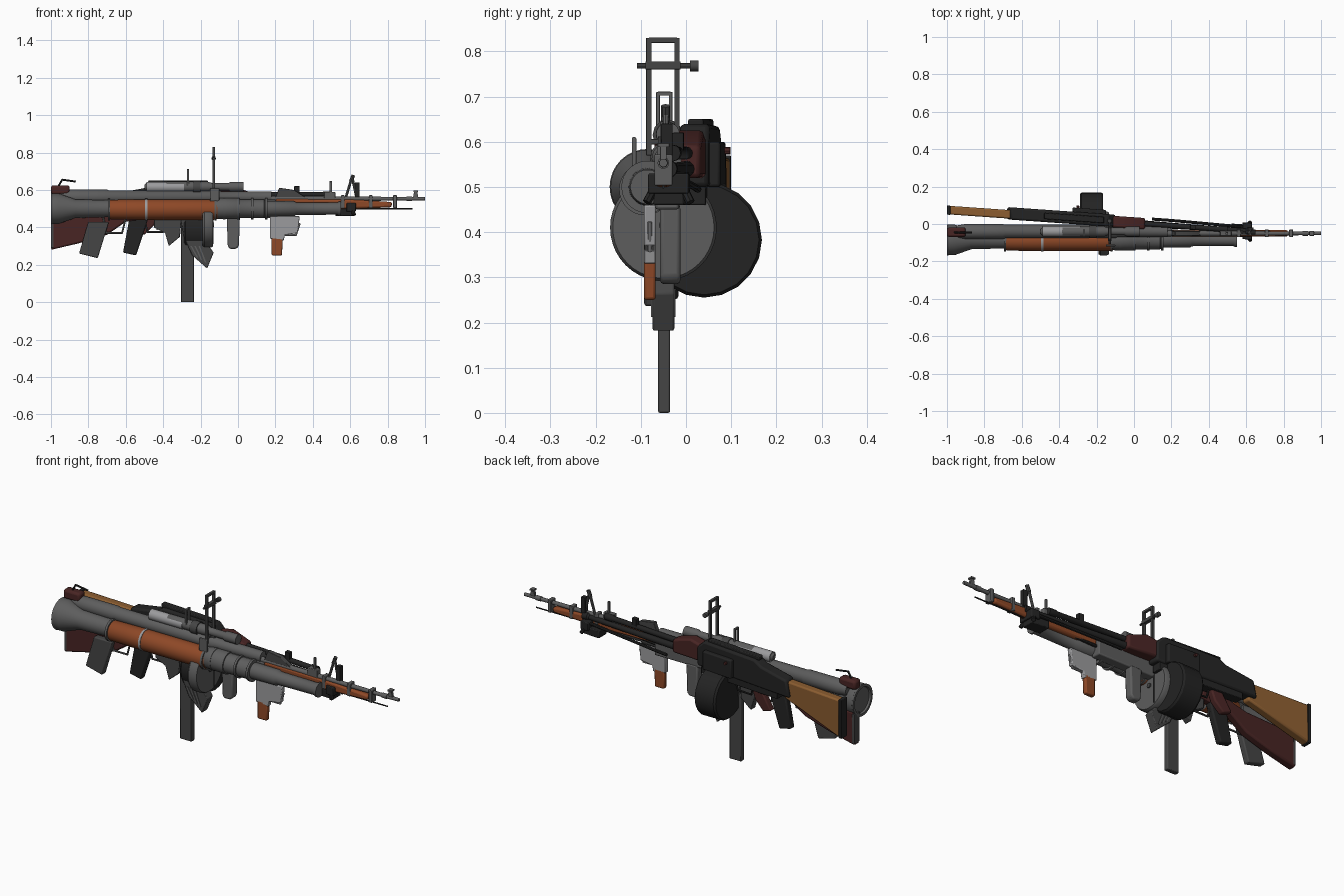
import bpy, bmesh, math
from mathutils import Vector

if "Cube" in bpy.data.objects:
    bpy.data.objects.remove(bpy.data.objects["Cube"])

def material(name, r, g, b):
    m = bpy.data.materials.new(name)
    m.diffuse_color = (r, g, b, 1)
    m.use_nodes = True
    m.node_tree.nodes["Principled BSDF"].inputs["Base Color"].default_value = m.diffuse_color
    return m

GREY = material("gunmetal grey", .11, .11, .11)
DARK = material("dark grey", .06, .06, .06)
BLACK = material("black", .017, .017, .017)
LIGHT = material("light grey", .33, .33, .34)
WOOD = material("orange wood", .27, .065, .02)
RED = material("dark red wood", .065, .018, .017)
OCHRE = material("ochre wood", .26, .11, .03)

def finish(name, bm, mat, bevel=0, yaw=False):
    bmesh.ops.recalc_face_normals(bm, faces=bm.faces)
    if yaw:  # one weapon of the bundle lies slightly crosswise
        for v in bm.verts:
            v.co.y += .005 - .07 * v.co.x
    me = bpy.data.meshes.new(name)
    bm.to_mesh(me)
    bm.free()
    me.materials.append(mat)
    ob = bpy.data.objects.new(name, me)
    bpy.context.collection.objects.link(ob)
    if bevel:
        m = ob.modifiers.new("bevel", 'BEVEL')
        m.width = bevel
        m.segments = 2
        m.limit_method = 'ANGLE'
    return ob

def prism(name, pts, y, w, mat, bevel=.004, yaw=False):
    """xz outline extruded to width w around y"""
    bm = bmesh.new()
    a = [bm.verts.new((p[0], y - w / 2, p[1])) for p in pts]
    b = [bm.verts.new((p[0], y + w / 2, p[1])) for p in pts]
    bm.faces.new(a)
    bm.faces.new(b)
    for i in range(len(pts)):
        j = (i + 1) % len(pts)
        bm.faces.new((a[i], a[j], b[j], b[i]))
    return finish(name, bm, mat, bevel, yaw)

def box(name, x0, x1, y0, y1, z0, z1, mat, bevel=.003, yaw=False):
    return prism(name, [(x0, z0), (x1, z0), (x1, z1), (x0, z1)], (y0 + y1) / 2, y1 - y0, mat, bevel, yaw)

def lathe(name, prof, y, z, mat, n=24, yaw=False):
    """(x, radius) profile turned around an axis along x"""
    bm = bmesh.new()
    rings = [[bm.verts.new((x, y + r * math.cos(2 * math.pi * i / n), z + r * math.sin(2 * math.pi * i / n)))
              for i in range(n)] for x, r in prof]
    for p, q in zip(rings, rings[1:]):
        for i in range(n):
            j = (i + 1) % n
            bm.faces.new((p[i], p[j], q[j], q[i]))
    bm.faces.new(rings[0])
    bm.faces.new(rings[-1])
    return finish(name, bm, mat, 0, yaw)

def rod(name, pts, r, mat, yaw=False, n=8):
    """round bars joining the points"""
    bm = bmesh.new()
    for a, b in zip(pts, pts[1:]):
        a, b = Vector(a), Vector(b)
        d = b - a
        rot = d.to_track_quat('Z', 'Y').to_matrix().to_4x4()
        rot.translation = (a + b) / 2
        bmesh.ops.create_cone(bm, cap_ends=True, segments=n, radius1=r, radius2=r,
                              depth=d.length + r, matrix=rot)
    return finish(name, bm, mat, 0, yaw)

def guard(name, x0, x1, z0, z1, y, mat, yaw=False):
    rod(name, [(x0, y, z1), (x0 + .015, y, z0), (x1 - .02, y, z0), (x1, y, z1)], .005, mat, yaw)

# --- large tube launcher, front side
LY = -.085
lathe("launcher_bell", [(-.9, .04), (-.985, .08), (-1, .084), (-1, .07), (-.93, .045)], LY, .5, GREY, 32)
lathe("launcher_rear_tube", [(-.99, .082), (-.96, .082), (-.87, .05), (-.68, .045)], LY, .5, GREY, 32)
lathe("launcher_wood_sleeve", [(-.69, .046), (-.68, .052), (-.5, .055), (-.13, .055), (-.11, .05)], LY - .005, .495, WOOD, 28)
for i, x in enumerate((-.69, -.49, -.12)):
    lathe(f"sleeve_band_{i}", [(x - .006, .058), (x + .006, .058)], LY - .005, .495, LIGHT if i == 1 else GREY, 28)
lathe("launcher_front_tube", [(-.12, .052), (-.1, .056), (0, .056), (.01, .05), (.14, .05), (.15, .042), (.3, .04),
                              (.31, .034), (.53, .032), (.54, .038), (.55, .038), (.55, .02)], LY, .5, GREY, 28)
for i in range(4):
    x = -.08 + i * .075
    lathe(f"tube_ring_{i}", [(x, .058), (x + .012, .058)], LY, .5, GREY, 28)
box("launcher_side_sight", -.15, -.1, -.12, -.11, .54, .61, GREY)
prism("launcher_trigger_housing", [(.17, .46), (.33, .46), (.32, .37), (.25, .36), (.245, .33), (.17, .34)], -.08, .026, LIGHT)
prism("launcher_grip", [(.18, .35), (.24, .35), (.235, .25), (.18, .25)], -.08, .026, WOOD, .006)
guard("launcher_guard", .24, .33, .36, .42, -.08, LIGHT)
prism("launcher_rear_grip", [(-.8, .43), (-.69, .43), (-.75, .235), (-.85, .26)], -.075, .035, DARK, .006)

# --- second tube with optic above
TY = -.04
lathe("upper_tube", [(-.95, .032), (-.9, .04), (-.7, .04), (-.69, .036), (-.1, .036), (-.09, .03), (.18, .03)], TY, .562, GREY)
lathe("optic", [(-.5, .012), (-.49, .022), (-.4, .022), (-.38, .027), (-.16, .027), (-.14, .02), (-.05, .02),
                (-.04, .026), (.03, .026)], TY, .617, GREY, 20)
lathe("optic_light_band", [(-.49, .028), (-.29, .028)], TY, .615, LIGHT, 20)
box("optic_mount", -.4, -.1, -.055, -.025, .57, .61, DARK)
lathe("optic_knob", [(-.24, .034), (-.2, .034)], TY, .615, DARK, 12)
box("shoulder_pad", -1, -.9, -.07, -.018, .575, .625, RED, .012)
rod("sling_loop", [(-.96, -.045, .62), (-.94, -.045, .655), (-.87, -.045, .645)], .005, BLACK)

# --- tall ladder sight and small ladder sight
for y in (-.082, -.02):
    box("ladder_post", -.137, -.123, y - .006, y + .006, .57, .83, DARK, .001)
for z in (.6, .825):
    box("ladder_bar", -.137, -.123, -.082, -.02, z - .006, z + .006, DARK, .001)
rod("ladder_slide", [(-.13, -.105, .768), (-.13, .02, .768)], .006, DARK)
box("ladder_slide_body", -.14, -.12, -.09, -.012, .76, .778, DARK, .001)
rod("ladder_knob", [(-.13, .015, .768), (-.13, .022, .768)], .012, DARK, n=12)
for y in (-.062, -.034):
    box("small_sight_post", -.272, -.262, y - .004, y + .004, .61, .71, GREY, .001)
box("small_sight_bar", -.272, -.262, -.062, -.034, .702, .711, GREY, .001)

# --- long rifle with orange forestock
RY = -.05
lathe("rifle_barrel", [(.1, .016), (.5, .014), (.62, .012), (.9, .01), (.9, .013), (.93, .013), (.93, .01), (1, .009)], RY, .553, GREY, 14)
prism("rifle_forestock", [(.2, .50), (.55, .497), (.82, .507), (.825, .535), (.6, .55), (.2, .555)], RY, .036, WOOD, .01)
rod("cleaning_rod", [(.5, RY, .5), (.93, RY, .5)], .0035, BLACK)
for i, x in enumerate((.55, .7, .83)):
    box(f"stock_band_{i}", x, x + .02, RY - .02, RY + .02, .503, .572, GREY)
prism("rifle_front_sight", [(.935, .555), (.965, .555), (.957, .595), (.942, .595)], RY, .014, GREY, .001)
box("rifle_sight_hood", .938, .962, RY - .013, RY + .013, .588, .597, GREY, .001)
prism("rifle_rear_sight", [(.2, .56), (.36, .56), (.3, .6), (.22, .612)], RY, .024, DARK, .002)
box("gas_block", .46, .52, RY - .014, RY + .014, .54, .59, GREY)
box("gas_block_sight", .49, .502, RY - .006, RY + .006, .58, .648, GREY, .001)
box("rifle_receiver", -.62, .2, -.068, -.015, .45, .55, GREY, .006)
prism("red_rifle_stock", [(-1, .28), (-.99, .46), (-.7, .47), (-.45, .53), (-.42, .45), (-.6, .43), (-.7, .36), (-.85, .315)],
      -.035, .045, RED, .009)
box("butt_plate", -1, -.985, -.058, -.012, .29, .45, DARK, .002)

# --- triangular front sight, twin posts
for x in (.575, .635):
    rod("tall_sight_leg", [(x, -.045, .555), (.61, -.045, .67)], .007, GREY)
rod("tall_sight_tip", [(.605, -.045, .65), (.615, -.045, .675)], .01, DARK)
box("black_sight_post", .625, .65, -.055, -.03, .55, .64, BLACK, .002)

# --- magazines and grips below
box("long_magazine", -.305, -.235, -.062, -.035, 0, .45, DARK, .004)
prism("curved_magazine", [(-.31, .46), (-.215, .46), (-.19, .35), (-.13, .265), (-.165, .18), (-.245, .25), (-.29, .35)],
      -.05, .048, DARK)
for i in range(3):
    o = i * .022
    prism(f"magazine_rib_{i}", [(-.255 + o, .3), (-.247 + o, .3), (-.213 + o, .24 - i * .014), (-.221 + o, .24 - i * .014)],
          -.05, .054, GREY, 0)
prism("front_hand_grip", [(-.06, .46), (.01, .46), (.005, .3), (-.01, .285), (-.045, .285), (-.055, .3)], -.035, .045, GREY, .008)
prism("black_pistol_grip", [(-.58, .45), (-.48, .45), (-.495, .4), (-.545, .25), (-.615, .265)], -.035, .036, BLACK, .007)
prism("grey_magazine_well", [(-.45, .47), (-.3, .47), (-.31, .35), (-.37, .3), (-.39, .37), (-.45, .4)], -.045, .04, DARK)
guard("trigger_guard_a", -.5, -.38, .375, .45, -.04, DARK)
guard("trigger_guard_b", -.72, -.6, .37, .45, -.06, GREY)
rod("trigger", [(-.44, -.04, .45), (-.43, -.04, .39)], .005, DARK)

# --- two drums
def drum(name, x0, x1, y, z, r, side, n):
    lathe(name, [(x0, r * .94), (x0 + .01, r), (x1 - .01, r), (x1, r * .95)], y, z, side, n)
drum("black_drum", -.29, -.165, .04, .383, .128, BLACK, 20)
drum("grey_drum", -.19, -.135, -.05, .41, .118, GREY, 40)
lathe("drum_hub", [(-.14, .012), (-.128, .012)], -.048, .415, DARK, 12)
box("drum_seam", -.14, -.131, -.018, -.013, .31, .51, DARK, 0)

# --- black machine gun, lying crosswise on the back side
prism("ochre_stock", [(-.99, .36), (-.985, .565), (-.64, .57), (-.64, .475), (-.75, .44)], 0, .046, OCHRE, .008, True)
prism("ochre_butt_plate", [(-1, .36), (-1, .57), (-.982, .57), (-.982, .36)], 0, .05, BLACK, .003, True)
prism("black_receiver", [(-.68, .49), (-.66, .58), (-.5, .61), (-.46, .635), (-.14, .64), (-.1, .6), (-.1, .5)], .005, .066, BLACK, .01, True)
box("receiver_cover_rib", -.48, -.16, -.012, .022, .63, .65, BLACK, .004, True)
box("receiver_lower", -.6, -.12, -.02, .03, .46, .5, BLACK, .003, True)
box("feed_side", -.33, -.15, .03, .06, .5, .6, BLACK, .006, True)
rod("charging_handle", [(-.3, .03, .58), (-.3, .068, .58)], .008, RED, True)
prism("red_pistol_grip", [(-.48, .49), (-.42, .49), (-.45, .41), (-.5, .36), (-.55, .375)], 0, .036, RED, .007, True)
guard("black_trigger_guard", -.43, -.31, .42, .48, 0, BLACK, True)
prism("red_handguard", [(-.12, .52), (-.12, .61), (-.05, .625), (.06, .59), (.06, .52)], 0, .062, RED, .01, True)
lathe("black_barrel", [(.04, .018), (.3, .015), (.6, .013), (.61, .02), (.64, .02)], 0, .54, BLACK, 12, True)
lathe("black_gas_tube", [(.04, .014), (.45, .014), (.46, .018), (.5, .018)], 0, .575, BLACK, 12, True)
box("black_front_post", .3, .33, -.012, .012, .57, .62, BLACK, .002, True)
for s in (-1, 1):
    rod("folded_bipod_leg", [(.6, s * .02, .52), (.2, s * .028, .5), (.1, s * .028, .495)], .008, BLACK, True)
    rod("bipod_foot", [(.6, s * .02, .52), (.62, s * .046, .47)], .01, BLACK, True)
box("bipod_clamp", .52, .62, -.034, .034, .46, .5, BLACK, .004, True)
box("bipod_hinge", .58, .63, -.045, .045, .485, .53, BLACK, .004, True)

# smooth the round parts, keep the edges
bpy.ops.object.select_all(action='SELECT')
bpy.context.view_layer.objects.active = bpy.context.collection.objects[0]
bpy.ops.object.shade_smooth_by_angle(angle=math.radians(32))
